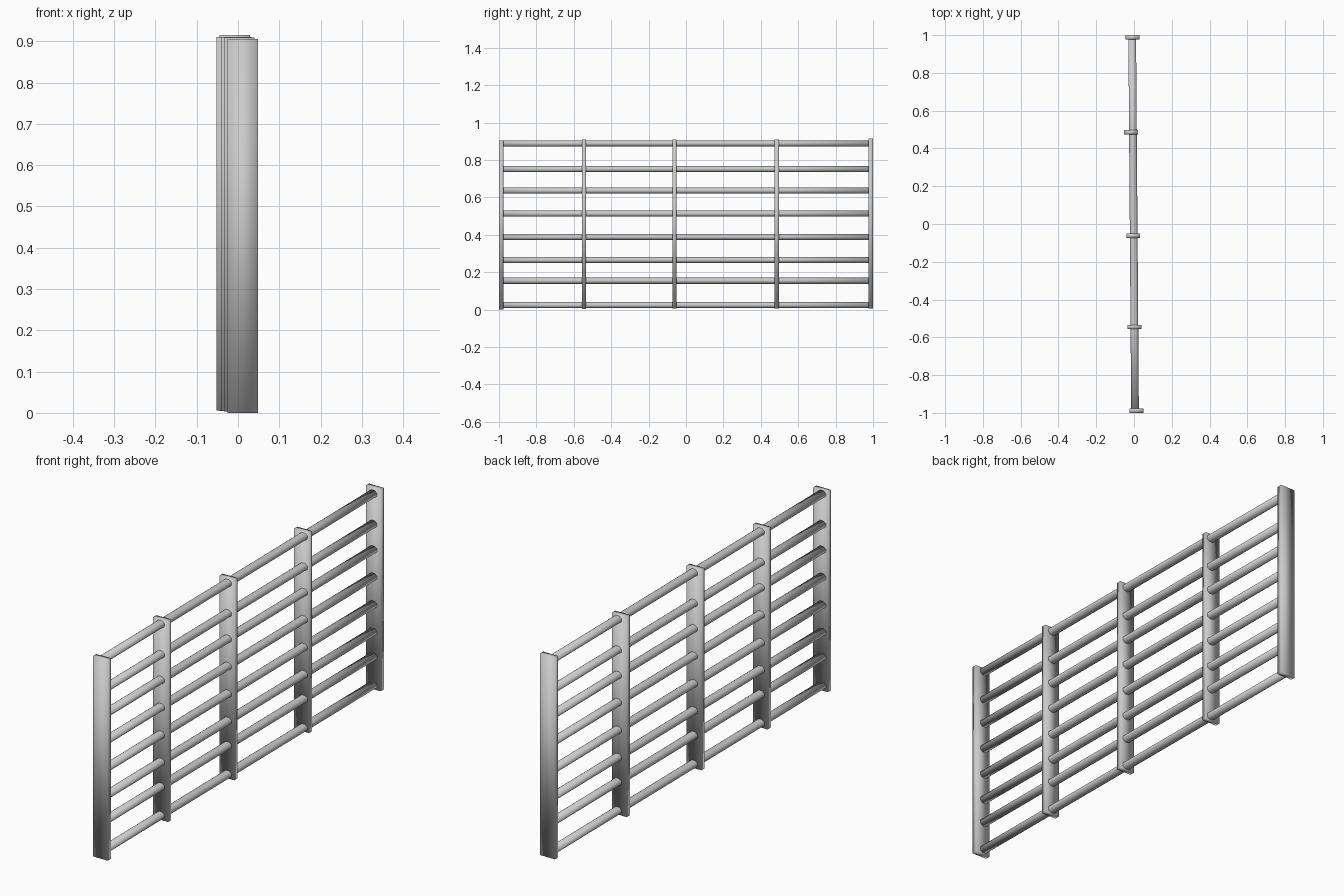
import bpy, bmesh, math

if "Cube" in bpy.data.objects:
    bpy.data.objects.remove(bpy.data.objects["Cube"])


def finish(name, bm):
    """Turn a bmesh into a smooth-shaded object."""
    bmesh.ops.recalc_face_normals(bm, faces=bm.faces)
    mesh = bpy.data.meshes.new(name)
    bm.to_mesh(mesh)
    bm.free()
    for p in mesh.polygons:
        p.use_smooth = True
    ob = bpy.data.objects.new(name, mesh)
    bpy.context.collection.objects.link(ob)
    return ob


def post(name, x, y, z0, z1, width=0.074, depth=0.023):
    bm = bmesh.new()
    bmesh.ops.create_cube(bm, size=1)
    for v in bm.verts:
        v.co.x = x + v.co.x * width
        v.co.y = y + v.co.y * depth
        v.co.z = z1 if v.co.z > 0 else z0
    return finish(name, bm)


def rail(name, z, stations, sides=8, rx=0.022, rz=0.0175):
    """Octagonal bar with a ring of vertices at every post."""
    bm = bmesh.new()
    rings = []
    for y in stations:
        cx = -0.002 - 0.0075 * y          # the fence drifts slightly in plan
        ring = []
        for i in range(sides):
            a = 2 * math.pi * (i + 0.5) / sides
            ring.append(bm.verts.new((cx + rx * math.cos(a), y, z + rz * math.sin(a))))
        rings.append(ring)
    for a, b in zip(rings, rings[1:]):
        for i in range(sides):
            j = (i + 1) % sides
            bm.faces.new((a[i], a[j], b[j], b[i]))
    bm.faces.new(rings[0])
    bm.faces.new(rings[-1])
    return finish(name, bm)


# Upright flat posts: x, y, bottom, top
posts = [
    (0.012, -0.988, 0.000, 0.905),
    (0.003, -0.545, 0.003, 0.909),
    (-0.004, -0.062, 0.005, 0.910),
    (-0.015, 0.486, 0.006, 0.910),
    (-0.008, 0.988, 0.005, 0.915),
]
for n, (x, y, z0, z1) in enumerate(posts, 1):
    post(f"fence_post_{n}", x, y, z0, z1)

# Horizontal rails running through the posts
stations = [-0.985, -0.545, -0.062, 0.486, 0.985]
for n, z in enumerate((0.024, 0.154, 0.265, 0.388, 0.513, 0.636, 0.751, 0.888), 1):
    rail(f"fence_rail_{n}", z, stations)
